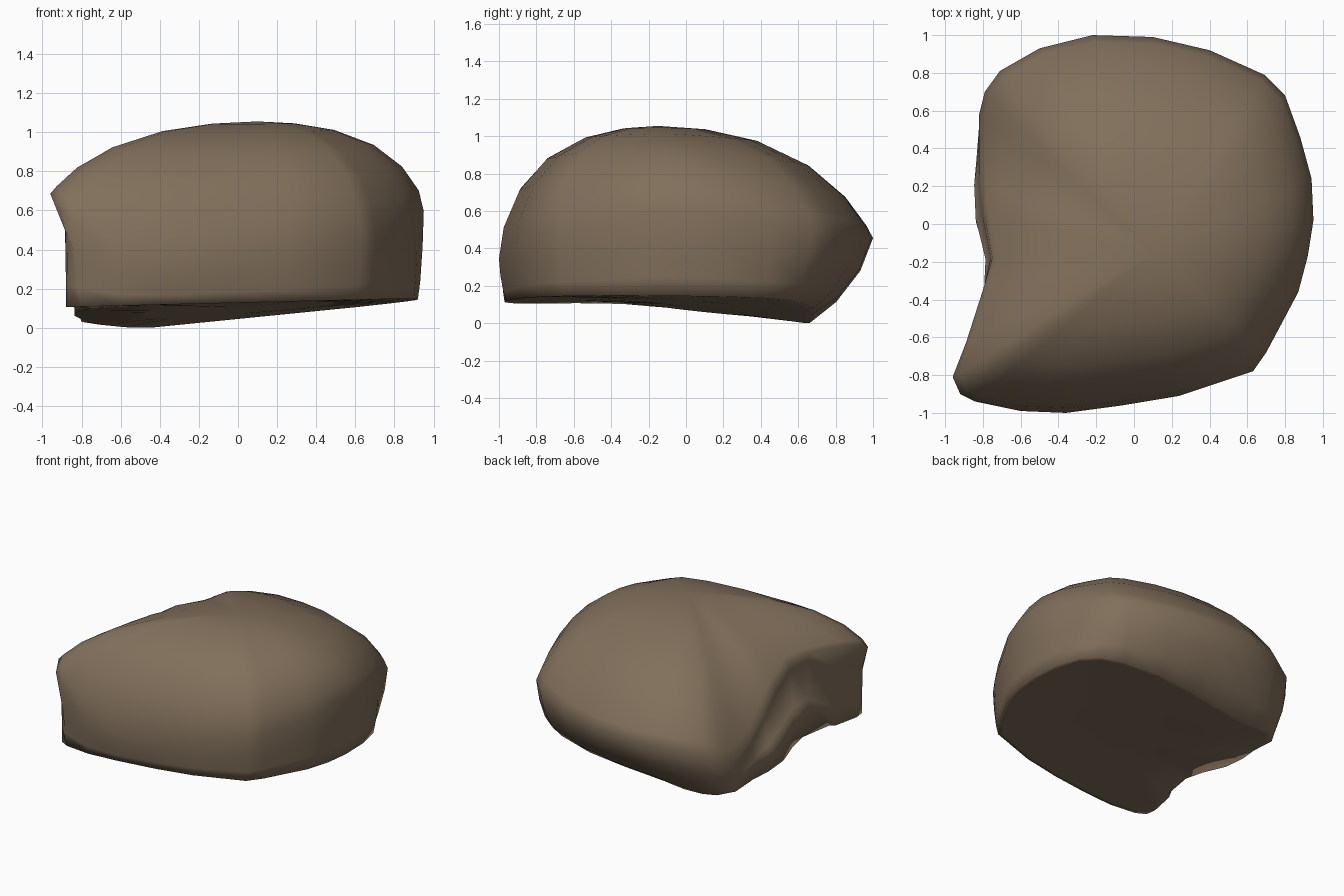
import bpy, bmesh

if "Cube" in bpy.data.objects:
    bpy.data.objects.remove(bpy.data.objects["Cube"])

# Outline columns: widest point (x, y, z) and the base edge below it (x, y)
COLUMNS = [
    (-.22, 1.0, .46, -.28, .66), (.1, .99, .46, .05, .68), (.4, .92, .48, .34, .68),
    (.69, .79, .50, .62, .62), (.8, .68, .52, .76, .55), (.88, .46, .55, .86, .42),
    (.94, .24, .58, .91, .22), (.95, .02, .60, .92, .0), (.92, -.17, .60, .90, -.18),
    (.87, -.36, .56, .85, -.36), (.78, -.53, .53, .76, -.52), (.70, -.68, .5, .68, -.66),
    (.63, -.78, .48, .60, -.76), (.24, -.91, .42, .23, -.88), (-.06, -.96, .38, -.06, -.93),
    (-.36, -1.0, .35, -.36, -.96), (-.6, -.99, .38, -.6, -.97), (-.84, -.94, .54, -.80, -.94),
    (-.92, -.90, .63, -.87, -.90), (-.96, -.81, .69, -.88, -.82), (-.89, -.63, .74, -.84, -.62),
    (-.80, -.35, .77, -.79, -.35), (-.75, -.18, .75, -.81, -.19), (-.79, .05, .67, -.87, .01),
    (-.81, .22, .53, -.87, .20), (-.82, .38, .38, -.84, .36), (-.82, .58, .28, -.80, .54),
    (-.79, .70, .32, -.71, .64), (-.71, .81, .40, -.60, .66), (-.5, .93, .44, -.45, .66),
]
CX, CY, TOP = .10, -.15, 1.06


def base_z(x, y):
    """Tilted underside: lowest at the back left."""
    s = min(max((y + .4) / 1.0, 0), 1)
    return (1 - s) * (.12 + .025 * (x + .5)) + s * .1 * abs(x + .5)


def wall(col, fz, fxy):
    """Point on the wall between base edge (0) and widest point (1)."""
    x, y, z, bx, by = col
    if x < -.72 and -.9 <= y < -.5:     # front tip overhangs
        fz, fxy = (.7, .06) if fz > .5 else (fz, 0)
    elif x < -.72 and -.5 <= y < .5:    # flat left face
        fz, fxy = (.9, .85) if fz > .5 else (.45, .4)
    bz = base_z(bx, by)
    return (bx + (x - bx) * fxy, by + (y - by) * fxy, bz + (z - bz) * fz)


def roundness(x, y):
    """Low = full bulge above the rim, high = gentle slope."""
    if x > -.7:
        return .57 + .3 * max(y, 0)
    if y < -.3:
        return min(.95, .66 + max(0, y + .97) * 1.5)
    return .95 if y < .1 else .85


def dome(col, t):
    """Point on the rounded top, t = 1 at the rim and 0 at the crown."""
    x, y, z = col[:3]
    rise = (1 - t ** 2.7) ** roundness(x, y)
    return (CX + (x - CX) * t, CY + (y - CY) * t, z + (TOP - z) * rise)


def underside(col, t):
    """Point on the underside, t = 1 at the base edge."""
    x, y = col[3] * t, -.1 + (col[4] + .1) * t
    return (x, y, base_z(x, y))


rings = [[underside(c, t) for c in COLUMNS] for t in (.5, .96)]
rings += [[wall(c, fz, fxy) for c in COLUMNS] for fz, fxy in ((0, 0), (.22, .42), (.6, .8))]
rings += [[dome(c, t) for c in COLUMNS] for t in (1, .97, .87, .7, .46, .22)]

bm = bmesh.new()
loops = [[bm.verts.new(p) for p in ring] for ring in rings]
n = len(COLUMNS)
for a, b in zip(loops, loops[1:]):
    for i in range(n):
        j = (i + 1) % n
        bm.faces.new((a[i], a[j], b[j], b[i]))

# Crown and underside caps
crown = bm.verts.new((CX, CY, TOP))
under = bm.verts.new((0, -.1, base_z(0, -.1)))
for i in range(n):
    j = (i + 1) % n
    bm.faces.new((loops[-1][i], loops[-1][j], crown))
    bm.faces.new((loops[0][j], loops[0][i], under))

# Soften the ridges that run from the rim to the crown
top_verts = [v for ring in loops[-4:] for v in ring] + [crown]
for _ in range(3):
    bmesh.ops.smooth_vert(bm, verts=top_verts, factor=.25,
                          use_axis_x=False, use_axis_y=False, use_axis_z=True)
crown.co.z = TOP
bmesh.ops.recalc_face_normals(bm, faces=bm.faces[:])

# Stand exactly on the ground
low = min(v.co.z for v in bm.verts)
for v in bm.verts:
    v.co.z -= low
for f in bm.faces:
    f.smooth = True

mesh = bpy.data.meshes.new("boulder")
bm.to_mesh(mesh)
bm.free()
boulder = bpy.data.objects.new("boulder", mesh)
bpy.context.collection.objects.link(boulder)

stone = bpy.data.materials.new("brown stone")
stone.diffuse_color = (.22, .16, .105, 1)
stone.use_nodes = True
stone.node_tree.nodes["Principled BSDF"].inputs["Base Color"].default_value = stone.diffuse_color
mesh.materials.append(stone)
